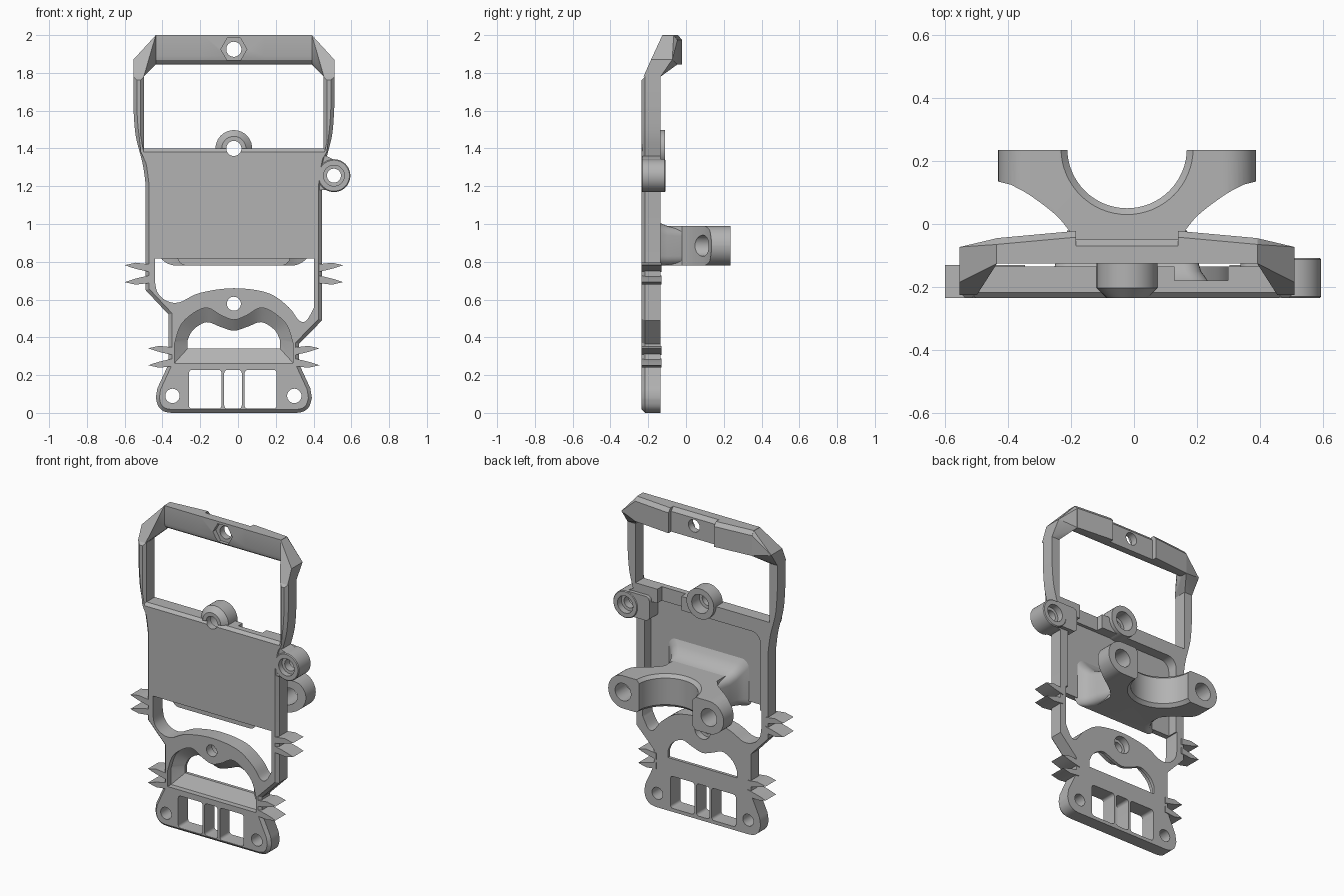
import bpy, bmesh
from math import sin, cos, pi, radians
from mathutils import Vector

if "Cube" in bpy.data.objects:
    bpy.data.objects.remove(bpy.data.objects["Cube"])

MID = -0.022                  # symmetry line of the frame
FRONT, BACK = -0.235, -0.135  # frame faces

grey = bpy.data.materials.new("grey plastic")
grey.use_nodes = True
grey.diffuse_color = (0.45, 0.45, 0.45, 1)
grey.node_tree.nodes["Principled BSDF"].inputs["Base Color"].default_value = grey.diffuse_color
parts = []


def finish(name, bm):
    bmesh.ops.recalc_face_normals(bm, faces=bm.faces)
    mesh = bpy.data.meshes.new(name)
    bm.to_mesh(mesh)
    bm.free()
    mesh.materials.append(grey)
    obj = bpy.data.objects.new(name, mesh)
    bpy.context.collection.objects.link(obj)
    parts.append(obj)
    return obj


def loft(name, rings):
    """Closed solid through rings with equal point counts."""
    bm = bmesh.new()
    loops = [[bm.verts.new(p) for p in ring] for ring in rings]
    bm.faces.new(loops[0])
    bm.faces.new(loops[-1])
    n = len(loops[0])
    for a, b in zip(loops, loops[1:]):
        for i in range(n):
            j = (i + 1) % n
            bm.faces.new((a[i], a[j], b[j], b[i]))
    return finish(name, bm)


def hull(name, points):
    bm = bmesh.new()
    for p in points:
        bm.verts.new(p)
    bmesh.ops.convex_hull(bm, input=bm.verts)
    return finish(name, bm)


def box(name, xs, ys, zs):
    return hull(name, [(x, y, z) for x in xs for y in ys for z in zs])


def inset(pts, d):
    """Move a 2D outline inwards by d."""
    pts = [Vector(p) for p in pts]
    n = len(pts)
    area = sum(pts[i - 1].cross(pts[i]) for i in range(n))
    d = d if area > 0 else -d
    out = []
    for i in range(n):
        a = (pts[i] - pts[i - 1]).normalized()
        b = (pts[(i + 1) % n] - pts[i]).normalized()
        na, nb = Vector((-a.y, a.x)), Vector((-b.y, b.x))
        out.append(pts[i] + (na + nb) * d / max(1 + na.dot(nb), 0.4))
    return out


def at_y(pts, y):
    return [(MID + p[0], y, p[1]) for p in pts]


def prism(name, pts, y0, y1, chamfer=0):
    """Extrude an outline along y, with an optional chamfer at the front."""
    rings = [at_y(pts, y0 + chamfer), at_y(pts, y1)]
    if chamfer:
        rings.insert(0, at_y(inset(pts, chamfer), y0))
    return loft(name, rings)


def turned(name, x, z, profile, sides=40):
    """Solid of revolution about a line along y; profile is (y, radius)."""
    return loft(name, [[(MID + x + r * cos(2 * pi * i / sides), y, z + r * sin(2 * pi * i / sides))
                        for i in range(sides)] for y, r in profile])


def smooth(pts, steps=6):
    """Smooth curve through open points."""
    p = [Vector(q) for q in [pts[0]] + pts + [pts[-1]]]
    out = []
    for a, b, c, d in zip(p, p[1:], p[2:], p[3:]):
        for s in range(steps):
            t = s / steps
            out.append(0.5 * (2 * b + (c - a) * t + (2 * a - 5 * b + 4 * c - d) * t * t
                              + (3 * b - a - 3 * c + d) * t ** 3))
    return out + [p[-1]]


def flip(pts):
    return [(-p[0], p[1]) for p in reversed(pts)]


def rounded(x0, x1, z0, z1, r, steps=6):
    pts = []
    for k, (x, z) in enumerate([(x1 - r, z1 - r), (x0 + r, z1 - r), (x0 + r, z0 + r), (x1 - r, z0 + r)]):
        for s in range(steps + 1):
            a = (k + s / steps) * pi / 2
            pts.append((x + r * cos(a), z + r * sin(a)))
    return pts


def carve(obj, cutters, mode='DIFFERENCE'):
    for c in cutters:
        mod = obj.modifiers.new("cut", 'BOOLEAN')
        mod.operation, mod.solver, mod.object = mode, 'EXACT', c
    dg = bpy.context.evaluated_depsgraph_get()
    mesh = bpy.data.meshes.new_from_object(obj.evaluated_get(dg))
    obj.modifiers.clear()
    obj.data = mesh


def discard(cutters):
    for c in cutters:
        parts.remove(c)
        bpy.data.objects.remove(c)


# Main frame outline: rails, body, shoulders and foot
rail = [(0.475, 1.4), (0.475, 1.78), (0.532, 1.78)] + smooth(
    [(0.532, 1.62), (0.52, 1.47), (0.483, 1.32), (0.467, 1.21)])
foot = [(0.345, 0.26), (0.405, 0.13)] + smooth(
    [(0.413, 0.08), (0.4, 0.035), (0.37, 0.008), (0.33, 0)], 3)
right = rail + [(0.467, 0.49), (0.345, 0.365)] + foot
left = rail + [(0.467, 0.65), (0.345, 0.52)] + foot
frame = prism("main_frame", right + flip(left), FRONT, BACK, 0.018)

# Openings of the frame
arch = smooth([(-0.418, 0.7), (-0.405, 0.64), (-0.36, 0.595), (-0.29, 0.585), (-0.18, 0.635),
               (0, 0.66), (0.18, 0.635), (0.29, 0.56), (0.345, 0.49), (0.385, 0.49), (0.425, 0.56)])
opening = prism("opening", arch + [(0.425, 0.818), (-0.418, 0.818)], -0.3, 0)
pocket = prism("pocket", rounded(-0.41, 0.41, 0.7, 1.31, 0.06), -0.2, 0)
scallop = prism("scallop", rounded(0.15, 0.32, 1.25, 1.5, 0.06), -0.18, 0)


def finger_loop(half):
    curve = smooth(half[1:] + flip(half[1:-1]))
    return [half[0]] + curve + flip(half[:1])


wide = finger_loop([(0.313, 0.265), (0.313, 0.37), (0.27, 0.48), (0.155, 0.556), (0.065, 0.515), (0, 0.493)])
tight = finger_loop([(0.245, 0.34), (0.245, 0.385), (0.215, 0.44), (0.145, 0.48), (0.07, 0.455), (0, 0.435)])
finger = loft("finger_hole", [at_y(wide, -0.3), at_y(wide, -0.2), at_y(tight, -0.155), at_y(tight, 0)])
cells = [prism("cell", rounded(a, b, 0.022, 0.228, 0.018), -0.3, 0)
         for a, b in [(-0.238, -0.065), (-0.051, 0.042), (0.057, 0.227)]]

# Screw holes, some with a wider seat at the back
screws = [turned("screw_hole", x, 0.09, [(-0.3, 0.038), (0, 0.038)]) for x in (-0.325, 0.32)]
screws.append(turned("arch_hole", 0, 0.578, [(-0.3, 0.037), (-0.18, 0.037), (-0.179, 0.055), (0, 0.055)]))
boss_hole = turned("boss_hole", 0, 1.4, [(-0.3, 0.04), (-0.19, 0.04), (-0.189, 0.06), (0, 0.06)])
cutters = [opening, pocket, scallop, finger, boss_hole] + cells + screws
carve(frame, cutters)

# Centre boss on the panel edge, cone shaped at the front
boss = turned("centre_boss", 0, 1.4, [(FRONT, 0.064), (-0.203, 0.097), (-0.112, 0.097)])
carve(boss, [boss_hole])
below = box("below_panel_edge", (-1, 1), (-1, -0.2), (1, 1.399))
carve(boss, [below])
discard(cutters + [below])

# Side lug with its root block
lug_hole = turned("lug_hole", 0.53, 1.256, [(-0.3, 0.055), (-0.2, 0.055), (-0.199, 0.037),
                                            (-0.15, 0.037), (-0.149, 0.055), (0, 0.055)])
lug = turned("side_lug", 0.53, 1.256, [(FRONT, 0.082), (-0.23, 0.087), (-0.113, 0.087), (-0.108, 0.082)])
root = prism("lug_root", rounded(0.36, 0.53, 1.19, 1.345, 0.03), -0.2, -0.112)
web = prism("lug_web", [(0.45, 1.18), (0.5, 1.18), (0.53, 1.34), (0.49, 1.36), (0.45, 1.36)], FRONT + 0.005, BACK)
for piece in (lug, root, web):
    carve(piece, [lug_hole])
discard([lug_hole])

# Top bar, set back, with a recessed middle and a hexagonal nut seat
def bar_ring(x, back):
    front = -0.125
    low = [(front + 0.045 * (1 - cos(a)), 1.89 - 0.045 * sin(a)) for a in (0, pi / 6, pi / 3, pi / 2)]
    return [(MID + x, y, z) for y, z in low + [(back, 1.845), (back, 1.975), (back - 0.02, 2), (front, 2)]]


bar = loft("top_bar_middle", [bar_ring(-0.162, -0.05), bar_ring(0.162, -0.05)])
nut = turned("nut_seat", 0, 1.925, [(-0.3, 0.069), (-0.095, 0.069)], 6)
nut_hole = turned("nut_hole", 0, 1.925, [(-0.3, 0.04), (0.1, 0.04)])
carve(bar, [nut, nut_hole])
discard([nut, nut_hole])
for s in (-1, 1):
    loft("top_bar_side", [bar_ring(s * 0.162, -0.022), bar_ring(s * 0.415, -0.045)])
    # Slanted corner between bar and rail
    rail_end = [(MID + s * x, y, 1.78) for x in (0.477, 0.532) for y in (FRONT + 0.01, BACK)]
    knee = [(MID + s * 0.532, y, 1.87) for y in (-0.185, -0.073)]
    hull("corner", rail_end + knee + bar_ring(s * 0.413, -0.045))

# Paired cable fins on both sides
fin = smooth([(0, 0.01), (0.07, 0.026), (0.128, 0.045)], 4) + smooth([(0.07, 0.058), (0, 0.05)], 4)
for s in (-1, 1):
    for x, z in [(0.45, 0.737), (0.325, 0.297)]:
        for up in (-1, 1):
            prism("cable_fin", [(s * (x + p[0]), z + up * p[1]) for p in fin], FRONT, -0.13)

# Clamp arm with a half round bore and two screw lugs
side = [(0.41, 0.235), (0.41, 0.135)] + smooth(
    [(0.37, 0.125), (0.31, 0.092), (0.228, 0.03), (0.185, -0.02)]) + [(0.185, -0.21)]
outline = side + flip(side)
arm = loft("clamp_arm", [[(MID + p[0], p[1], z) for p in outline] for z in (0.7, 1.1)])
ends = prism("rounded_ends", rounded(-0.41, 0.41, 0.78, 0.99, 0.1049, 10), -0.3, 0.4)
carve(arm, [ends], 'INTERSECT')
bore = loft("bore", [[(MID + r * cos(i * pi / 32), 0.24 + r * sin(i * pi / 32), z) for i in range(64)]
                     for z, r in [(0.7, 0.21), (0.78, 0.21), (0.8, 0.19), (0.97, 0.19), (0.99, 0.21), (1.1, 0.21)]])
bolts = [turned("bolt_hole", x, 0.885, [(0, 0.056), (0.4, 0.056)]) for x in (-0.305, 0.305)]
carve(arm, [bore] + bolts)
discard([ends, bore] + bolts)

# Flared foot joining the arm to the panel
loft("arm_foot", [at_y(rounded(-w, w, 0.78, top, 0.05), y) for y, w, top in
                  [(-0.21, 0.3, 1.1), (-0.185, 0.26, 1.05), (-0.15, 0.235, 1.01), (-0.1, 0.22, 0.99), (-0.02, 0.19, 0.985)]])

bpy.ops.object.select_all(action='DESELECT')
for obj in parts:
    obj.select_set(True)
bpy.context.view_layer.objects.active = frame
bpy.ops.object.shade_smooth_by_angle(angle=radians(28))
